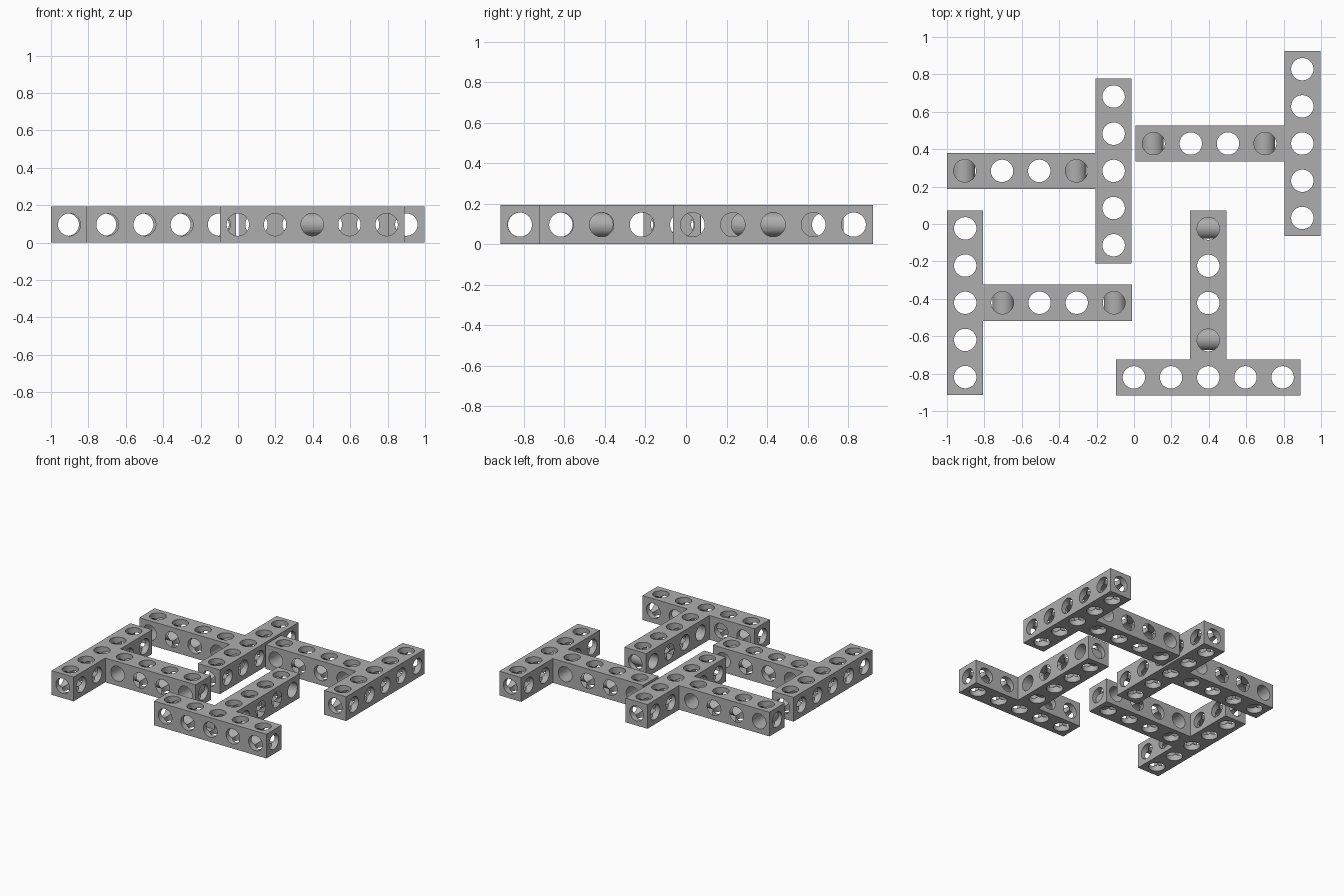
import bpy, bmesh, math
from mathutils import Matrix, Vector

if "Cube" in bpy.data.objects:
    bpy.data.objects.remove(bpy.data.objects["Cube"])

PITCH = 0.1988      # hole spacing
W = 0.1926          # beam width
R = 0.06            # hole radius
SHIFT = 0.006       # side holes of the stem sit slightly towards its tip
H = W / 2
HALF = 2 * PITCH + H            # half length of the crossbar
TIP = 4 * PITCH + H             # far end of the stem

grey = bpy.data.materials.new("grey")
grey.diffuse_color = (0.42, 0.42, 0.42, 1)
grey.use_nodes = True
grey.node_tree.nodes["Principled BSDF"].inputs["Base Color"].default_value = grey.diffuse_color


def make_object(name, bm):
    mesh = bpy.data.meshes.new(name)
    bm.to_mesh(mesh)
    bm.free()
    obj = bpy.data.objects.new(name, mesh)
    bpy.context.collection.objects.link(obj)
    return obj


def hole_cutter(name, axis, centres):
    """Row of long parallel cylinders along one axis."""
    bm = bmesh.new()
    rot = Vector((0, 0, 1)).rotation_difference(Vector(axis)).to_matrix().to_4x4()
    spin = Matrix.Rotation(math.pi / 32, 4, 'Z')
    for c in centres:
        bmesh.ops.create_cone(bm, cap_ends=True, segments=32, radius1=R, radius2=R,
                              depth=4, matrix=Matrix.Translation(c) @ rot @ spin)
    obj = make_object(name, bm)
    obj.hide_render = True
    return obj


# Solid T: crossbar along y, stem towards +x
outline = [(-H, -HALF), (H, -HALF), (H, -H), (TIP, -H),
           (TIP, H), (H, H), (H, HALF), (-H, HALF)]
bm = bmesh.new()
base = bm.faces.new([bm.verts.new((x, y, 0)) for x, y in outline])
top = bmesh.ops.extrude_face_region(bm, geom=[base])["geom"]
bmesh.ops.translate(bm, vec=(0, 0, W), verts=[v for v in top if isinstance(v, bmesh.types.BMVert)])
bmesh.ops.recalc_face_normals(bm, faces=bm.faces)
body = make_object("t_beam_1", bm)
body.data.materials.append(grey)

# Holes: vertical, along the stem, along the crossbar
bar = [i * PITCH for i in range(-2, 3)]
stem = [i * PITCH for i in range(1, 5)]
cutters = [
    hole_cutter("vertical_holes", (0, 0, 1),
                [Vector((0, y, H)) for y in bar] + [Vector((x, 0, H)) for x in stem]),
    hole_cutter("stem_direction_holes", (1, 0, 0), [Vector((0, y, H)) for y in bar]),
    hole_cutter("crossbar_direction_holes", (0, 1, 0),
                [Vector((0, 0, H))] + [Vector((x + SHIFT, 0, H)) for x in stem]),
]
for cutter in cutters:
    mod = body.modifiers.new(cutter.name, 'BOOLEAN')
    mod.operation = 'DIFFERENCE'
    mod.solver = 'EXACT'
    mod.object = cutter
bpy.context.view_layer.update()
drilled = bpy.data.meshes.new_from_object(
    body.evaluated_get(bpy.context.evaluated_depsgraph_get()))
body.modifiers.clear()
body.data = drilled
for cutter in cutters:
    bpy.data.objects.remove(cutter)
drilled.materials.clear()
drilled.materials.append(grey)
for p in drilled.polygons:
    p.material_index = 0

# Smooth hole walls, sharp rims
bpy.context.view_layer.objects.active = body
body.select_set(True)
bpy.ops.object.shade_smooth_by_angle(angle=math.radians(30))

# Four copies: crossbar centre and rotation
layout = [(-0.9025, -0.421, 0), (-0.109, 0.284, 180),
          (0.9, 0.43, 180), (0.397, -0.82, 90)]
for i, (x, y, angle) in enumerate(layout):
    if i == 0:
        obj = body
    else:
        obj = bpy.data.objects.new(f"t_beam_{i + 1}", drilled.copy())
        bpy.context.collection.objects.link(obj)
    obj.location = (x, y, 0)
    obj.rotation_euler = (0, 0, math.radians(angle))
